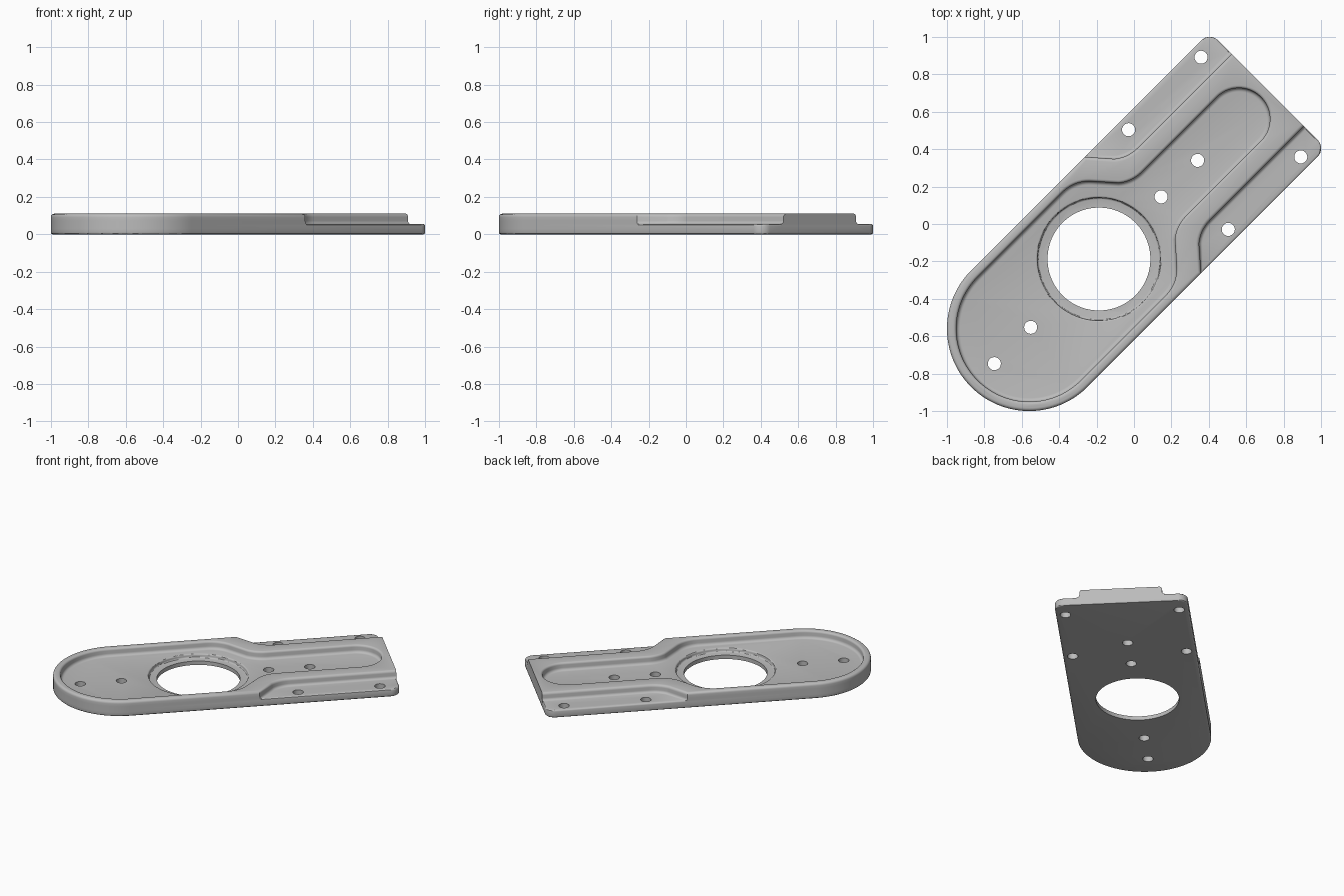
import bpy, bmesh
from math import sin, cos, pi, radians
from mathutils import Matrix, Vector

cube = bpy.data.objects.get("Cube")
if cube:
    bpy.data.objects.remove(cube)

# Plate is drawn lengthwise along u (x), then turned 45 degrees
HALF, END, ROUND_U = 0.44, 1.012, -0.792
TOP, FLANGE, FLOOR, SEAT = 0.11, 0.055, 0.055, 0.028

grey = bpy.data.materials.new("satin grey")
grey.use_nodes = True
colour = (0.5, 0.5, 0.5, 1)
grey.diffuse_color = colour
grey.node_tree.nodes["Principled BSDF"].inputs["Base Color"].default_value = colour


def arc(cu, cv, r, a0, a1, n):
    """Points on an arc, angles in degrees."""
    steps = [radians(a0 + (a1 - a0) * i / n) for i in range(n + 1)]
    return [(cu + r * cos(a), cv + r * sin(a)) for a in steps]


def mirrored(half):
    """Close a clockwise upper half outline with its mirror image."""
    return half + [(u, -v) for u, v in reversed(half) if abs(v) > 1e-5]


def offset(outline, d):
    """Move an outline outward by d with mitred corners."""
    pts = [Vector(p) for p in outline]
    out = []
    for i, p in enumerate(pts):
        a = (p - pts[i - 1]).normalized()
        b = (pts[(i + 1) % len(pts)] - p).normalized()
        n1, n2 = Vector((-a.y, a.x)), Vector((-b.y, b.x))
        out.append(p + (n1 + n2) * d / (1 + n1.dot(n2)))
    return out


def stack(name, layers):
    """Solid from equal-length loops, given as (loop, z)."""
    bm = bmesh.new()
    rings = [[bm.verts.new((p[0], p[1], z)) for p in loop] for loop, z in layers]
    for low, high in zip(rings, rings[1:]):
        for i in range(len(low)):
            bm.faces.new((low[i - 1], low[i], high[i], high[i - 1]))
    bm.faces.new(rings[0])
    bm.faces.new(rings[-1])
    bmesh.ops.recalc_face_normals(bm, faces=bm.faces)
    mesh = bpy.data.meshes.new(name)
    bm.to_mesh(mesh)
    bm.free()
    mesh.materials.append(grey)
    ob = bpy.data.objects.new(name, mesh)
    bpy.context.collection.objects.link(ob)
    return ob


def quarter(n=4):
    return [i * pi / 2 / n for i in range(n + 1)]


def circle(u, v, r, n):
    return arc(u, v, r, 360, 360 / n, n - 1)


def combine(target, other, operation):
    mod = target.modifiers.new("combine", "BOOLEAN")
    mod.operation, mod.object, mod.solver = operation, other, "EXACT"
    bpy.context.view_layer.objects.active = target
    bpy.ops.object.modifier_apply(modifier=mod.name)
    bpy.data.objects.remove(other)


# Base plate with rounded end, rounded corners and softened edges
round_end = arc(ROUND_U, 0, HALF, 180, 90, 32)
corner = 0.063
base = mirrored(round_end + arc(END - corner, HALF - corner, corner, 90, 0, 8))
e = 0.01
layers = [(offset(base, e * (sin(a) - 1)), e * (1 - cos(a))) for a in quarter(3)]
layers += [(offset(base, e * (cos(a) - 1)), FLANGE - e + e * sin(a)) for a in quarter(3)]
plate = stack("bracket_plate", layers)

# Raised body: full width, then necked down to a narrow spine
NECK = 0.274
body = mirrored(round_end + [(0.068, HALF)]
                + arc(0.30, NECK + 0.2, 0.2, 230, 270, 10)[0:] + [(END, NECK)])


def body_loop(d):
    """Offset body; flare only beside the flanges, keep the end face flat."""
    loop = []
    for (u, v), q in zip(body, offset(body, d)):
        if d > 0 and u < 0.05:
            q = Vector((u, v))
        if u == END:
            q.x = END
        q.y = max(-HALF, min(HALF, q.y))
        loop.append(q)
    return loop


f, t = 0.018, 0.018
layers = [(body_loop(f), 0.03)]
layers += [(body_loop(f * (1 - sin(a))), FLANGE + f * (1 - cos(a))) for a in quarter()]
layers += [(body_loop(t * (cos(a) - 1)), TOP - t + t * sin(a)) for a in quarter()]
combine(plate, stack("raised_body", layers), "UNION")

# Keyhole-shaped pocket with filleted floor and rolled rim
WIDE, SLIM, BEND = 0.39, 0.166, 0.2
pocket = mirrored(arc(ROUND_U, 0, WIDE, 180, 90, 32)
                  + arc(-0.15, WIDE - BEND, BEND, 90, 40, 10)
                  + arc(0.225, SLIM + BEND, BEND, 230, 270, 10)
                  + arc(0.793, 0, SLIM, 90, 0, 20))
f, t = 0.02, 0.015
layers = [(offset(pocket, f * (sin(a) - 1)), FLOOR + f * (1 - cos(a))) for a in quarter()]
layers += [(offset(pocket, t * (1 - cos(a))), TOP - t + t * sin(a)) for a in quarter()]
layers.append((offset(pocket, t), TOP + 0.05))
combine(plate, stack("pocket_cutter", layers), "DIFFERENCE")

# Recessed seat around the large bore
BORE_U, f = -0.265, 0.01
seat = circle(BORE_U, 0, 0.328, 96)
layers = [(offset(seat, f * (sin(a) - 1)), SEAT + f * (1 - cos(a))) for a in quarter(3)]
layers += [(offset(seat, f * (1 - cos(a))), FLOOR - f + f * sin(a)) for a in quarter(3)]
layers.append((offset(seat, f), 0.2))
combine(plate, stack("seat_cutter", layers), "DIFFERENCE")

# Large bore and small bolt holes
holes = [(BORE_U, 0, 0.275, 96)]
holes += [(u, 0, 0.035, 24) for u in (-1.056, -0.781, 0.205, 0.481)]
holes += [(u, s * 0.377, 0.035, 24) for u in (0.336, 0.884) for s in (-1, 1)]
for h in holes:
    ring = circle(*h)
    combine(plate, stack("hole_cutter", [(ring, -0.1), (ring, 0.3)]), "DIFFERENCE")

# Turn to the diagonal and shade
plate.data.transform(Matrix.Rotation(pi / 4, 4, "Z"))
bpy.ops.object.select_all(action="DESELECT")
plate.select_set(True)
bpy.context.view_layer.objects.active = plate
bpy.ops.object.shade_smooth_by_angle(angle=radians(30))
